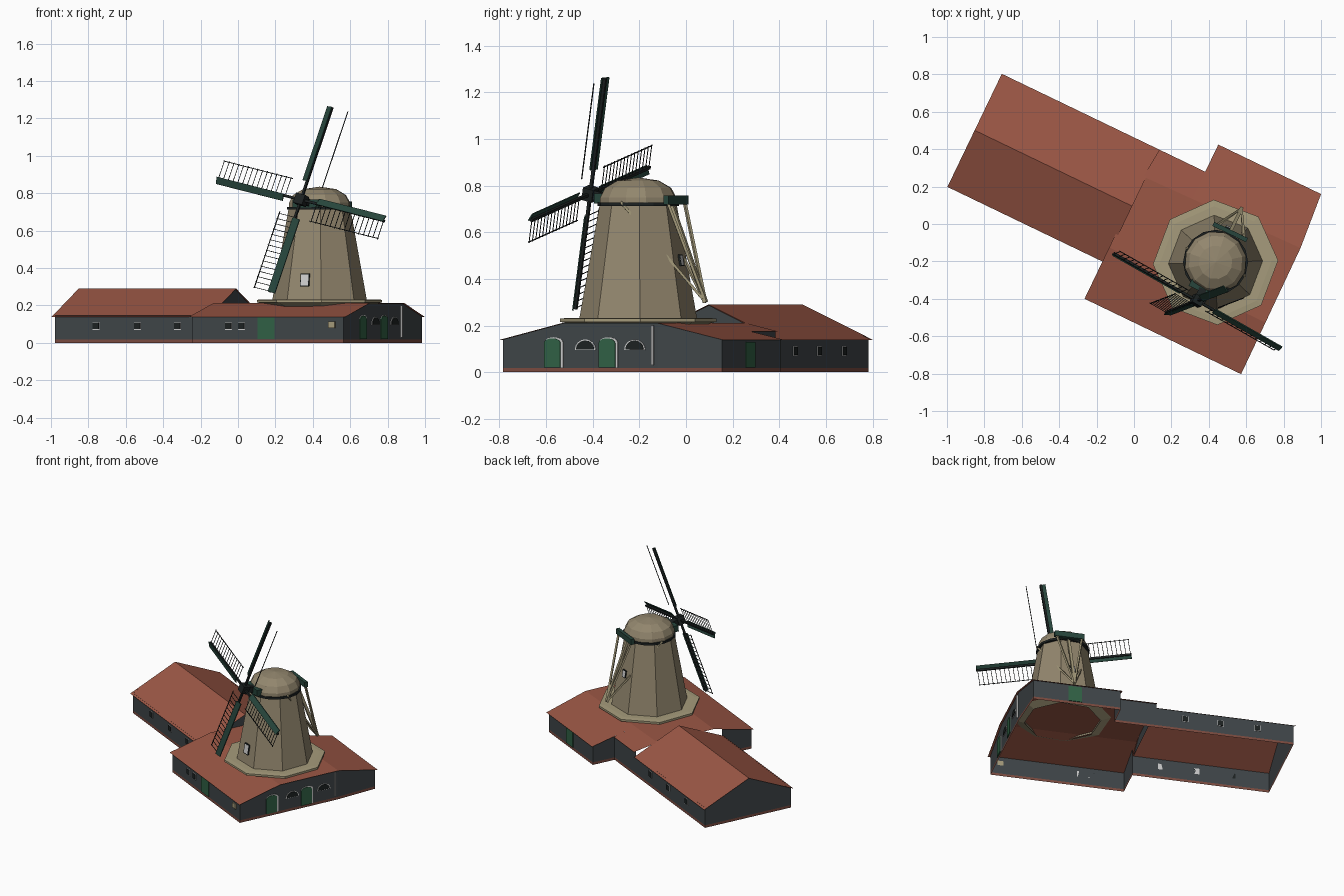
import bpy, bmesh
from math import sin, cos, pi, radians
from mathutils import Vector as V

if "Cube" in bpy.data.objects:
    bpy.data.objects.remove(bpy.data.objects["Cube"])

ANG = radians(-25.7)
D, N, UP = V((cos(ANG), sin(ANG), 0)), V((-sin(ANG), cos(ANG), 0)), V((0, 0, 1))
C = V((0.436, -0.205, 0))                      # tower axis


def mat(name, r, g, b):
    m = bpy.data.materials.new(name)
    m.diffuse_color = (r, g, b, 1)
    m.use_nodes = True
    m.node_tree.nodes["Principled BSDF"].inputs["Base Color"].default_value = m.diffuse_color
    return m


WALL = mat("dark_boards", .05, .06, .065)
BRICK = mat("brick", .2, .07, .05)
ROOF = mat("roof_tiles", .33, .095, .06)
THATCH = mat("thatch", .29, .24, .155)
PALE = mat("pale_wood", .38, .33, .2)
GREEN = mat("door_green", .03, .12, .06)
DARK = mat("sail_green", .02, .06, .045)
BLACK = mat("black", .012, .016, .016)
WHITE = mat("white_paint", .75, .75, .72)


def L(u, v, z=0):
    return D * u + N * v + UP * z


def finish(name, bm, m, closed=True):
    if closed:
        bmesh.ops.recalc_face_normals(bm, faces=bm.faces)
    me = bpy.data.meshes.new(name)
    bm.to_mesh(me)
    bm.free()
    me.materials.append(m)
    o = bpy.data.objects.new(name, me)
    bpy.context.collection.objects.link(o)
    return o


def box(bm, c, x, y, z):
    """Box from its centre and three half-axis vectors."""
    vs = [bm.verts.new(c + x * i + y * j + z * k) for i in (-1, 1) for j in (-1, 1) for k in (-1, 1)]
    for f in ((0, 1, 3, 2), (4, 6, 7, 5), (0, 4, 5, 1), (2, 3, 7, 6), (0, 2, 6, 4), (1, 5, 7, 3)):
        bm.faces.new([vs[i] for i in f])


def beam(bm, p, q, w, side=UP):
    a = (q - p) / 2
    s = a.cross(side).normalized()
    t = s.cross(a).normalized()
    box(bm, (p + q) / 2, a, s * w / 2, t * w / 2)


def roof(name, quads):
    bm = bmesh.new()
    for q in quads:
        f = bm.faces.new([bm.verts.new(L(*p)) for p in q])
        f.normal_update()
        if f.normal.z < 0:
            f.normal_flip()
    finish(name, bm, ROOF, False)


def walls(name, pts):
    """Upright strip along (u, v, top) points, with a brick foot below."""
    for part, m in (("boards", WALL), ("plinth", BRICK)):
        bm = bmesh.new()
        for (u, v, t), (u2, v2, t2) in zip(pts, pts[1:]):
            lo = .018 if part == "boards" else 0
            if part == "plinth":
                t = t2 = .018
            bm.faces.new([bm.verts.new(L(*p)) for p in ((u, v, lo), (u2, v2, lo), (u2, v2, t2), (u, v, t))])
        finish(name + "_" + part, bm, m, False)


def panel(name, u, v, nrm, z0, w, h, m, arch=0, out=.005):
    """Thin panel on a wall, optionally with an arched top."""
    s = UP.cross(nrm)
    prof = [(-w / 2, 0), (w / 2, 0)]
    if arch:
        prof += [(cos(pi * i / 8) * w / 2, h + sin(pi * i / 8) * arch) for i in range(9)]
    else:
        prof += [(w / 2, h), (-w / 2, h)]
    if h == 0:
        prof = prof[2:]
    bm = bmesh.new()
    f = bm.faces.new([bm.verts.new(L(u, v, z0) + s * a + UP * b) for a, b in prof])
    r = bmesh.ops.extrude_face_region(bm, geom=[f])
    for e in r["geom"]:
        if isinstance(e, bmesh.types.BMVert):
            e.co += nrm * out
    finish(name, bm, m)


def lathe(name, prof, n, m, phase=0):
    bm = bmesh.new()
    rings = [[bm.verts.new(C + V((r * cos(phase + 2 * pi * i / n), r * sin(phase + 2 * pi * i / n), z)))
              for i in range(n)] for r, z in prof]
    for a, b in zip(rings, rings[1:]):
        for i in range(n):
            j = (i + 1) % n
            bm.faces.new((a[i], a[j], b[j], b[i]))
    bmesh.ops.remove_doubles(bm, verts=bm.verts, dist=1e-4)
    return finish(name, bm, m, False)


# Long barn
A0, A1 = -.985, -.05
roof("barn_roof", [[(A0, a, .138), (A1, a, .138), (A1, .082, .29), (A0, .082, .29)] for a in (-.254, .417)])
walls("barn_walls", [(A1, .402, .145), (A0 + .015, .402, .145), (A0 + .015, .082, .288),
                     (A0 + .015, -.24, .145), (-.05, -.24, .145)])
bm = bmesh.new()
bm.faces.new([bm.verts.new(L(-.056, v, z)) for v, z in ((-.24, .14), (.402, .14), (.082, .287))])
finish("barn_end_gable", bm, WALL, False)

# Mill house: low roof with a flat middle and a stepped back
U0, U1 = -.065, .222
roof("mill_house_roof", [
    [(U0, -.475, .138), (.864, -.475, .138), (.862, -.17, .212), (U0, -.17, .212)],
    [(U0, -.17, .212), (.862, -.17, .212), (.858, .27, .212), (U0, .25, .212)],
    [(U0, .25, .212), (U1, .25, .212), (U1, .417, .174), (U0 + .015, .417, .174)],
    [(U1, .25, .212), (.858, .27, .212), (.832, .578, .138), (U1, .578, .138)]])
walls("mill_house_walls", [(-.05, -.24, .193), (-.05, -.462, .14), (.848, -.462, .14), (.848, -.17, .211),
                           (.844, .27, .211), (.82, .565, .14), (.235, .565, .14), (.235, .402, .176),
                           (-.05, .402, .176)])

# Doors and windows of the buildings
for i, v in enumerate((-.22, .04)):
    panel(f"end_door_frame_{i}", .848, v, D, .02, .088, .108, WHITE, .022, .003)
    panel(f"end_door_{i}", .848, v - .006, D, .02, .078, .105, GREEN, .02, .007)
for i, v in enumerate((-.07, .165)):
    panel(f"arch_frame_{i}", .848, v, D, .095, .1, 0, WHITE, .046, .003)
    panel(f"arch_glass_{i}", .848, v, D, .098, .086, 0, BLACK, .038, .006)
panel("downpipe", .846, .25, D, .03, .008, .17, WHITE, 0, .01)
panel("front_door", .39, -.462, -N, .02, .1, .115, GREEN)
panel("back_door", .54, .565, N, .02, .09, .11, GREEN)
panel("front_vent", .78, -.462, -N, .08, .04, .033, PALE, 0, .008)
spots = [(u, v, s) for u in (-.726, -.48, -.243) for v, s in ((-.24, -N), (.402, N))]
spots += [(.167, -.462, -N), (.244, -.462, -N)]
for i, (u, v, s) in enumerate(spots):
    panel(f"window_frame_{i}", u, v, s, .07, .042, .042, WHITE, 0, .003)
    panel(f"window_glass_{i}", u, v, s, .073, .035, .036, BLACK, 0, .006)

# Octagonal tower, platform and cap
lathe("platform", [(.25, .19), (.32, .213), (.335, .216), (.335, .23), (.3, .233), (.24, .233)], 8, PALE, .03)
lathe("tower", [(.258, .2), (.165, .72)], 8, THATCH, .03)
lathe("cap_ring", [(.15, .712), (.174, .712), (.174, .727), (.15, .727)], 16, BLACK)
lathe("cap", [(.167, .725), (.166, .75), (.145, .79), (.09, .822), (0, .835)], 12, THATCH, .2)


def tower_window(name, ang, z, w, h):
    out = V((cos(ang), sin(ang), 0))
    r = (.258 - .093 * (z - .2) / .52) * cos(pi / 8)
    slope = (UP * .52 - out * .086).normalized()
    for part, k, m in (("frame", 1, BLACK), ("pane", .85, WHITE)):
        b = bmesh.new()
        box(b, C + out * (r + .004 * (2 - k)) + UP * z, UP.cross(out) * w / 2 * k, slope * h / 2 * k, out * .005)
        finish(f"{name}_{part}", b, m)


tower_window("front_window", radians(-112.5) + .03, .335, .05, .07)
tower_window("back_window", radians(67.5) + .03, .48, .035, .05)

# Tail beam, breast beam and tail poles
H = V((.337, -.41, .765))
bm = bmesh.new()
box(bm, C + N * .18 + UP * .738, D * .1, N * .012, UP * .019)
box(bm, C - N * .155 + UP * .745, D * .075, N * .02, UP * .022)
finish("cap_beams", bm, DARK)
T = C + N * .32 + UP * .3
bm = bmesh.new()
for s in (-1, 1):
    beam(bm, C + N * .18 + D * .085 * s + UP * .73, T, .012)
    beam(bm, C + D * .172 * s + UP * .73, T, .011)
beam(bm, C + N * .15 + UP * .74, T, .018)
finish("tail_poles", bm, PALE)

# Sails: two crossed stocks, wind boards and lattice frames
P, Q = V((.44, -.25, -.112)).normalized(), V((.168, .064, .5)).normalized()
F = P.cross(Q).normalized()
R = .525
bm = bmesh.new()
beam(bm, H + F * .02, H - F * .2, .04)
box(bm, H, P * .028, Q * .028, F * .025)
finish("windshaft", bm, BLACK)
for i, (a, lat) in enumerate(((Q, P), (P, -Q), (-Q, -P), (-P, Q))):
    bm = bmesh.new()
    beam(bm, H, H + a * R, .013, F)
    finish(f"sail_stock_{i}", bm, BLACK)
    bm = bmesh.new()
    box(bm, H + a * .315 - lat * .012 + F * .006, a * .21, lat * .018 + F * .008, F * .003)
    finish(f"sail_board_{i}", bm, DARK)
    bm = bmesh.new()
    beam(bm, H + a * .09 + lat * .1, H + a * R + lat * .1, .004, F)
    if i:
        for k in range(15):
            p = H + a * (.1 + .03 * k)
            beam(bm, p, p + lat * .105, .003, F)
    finish(f"sail_lattice_{i}", bm, BLACK)
